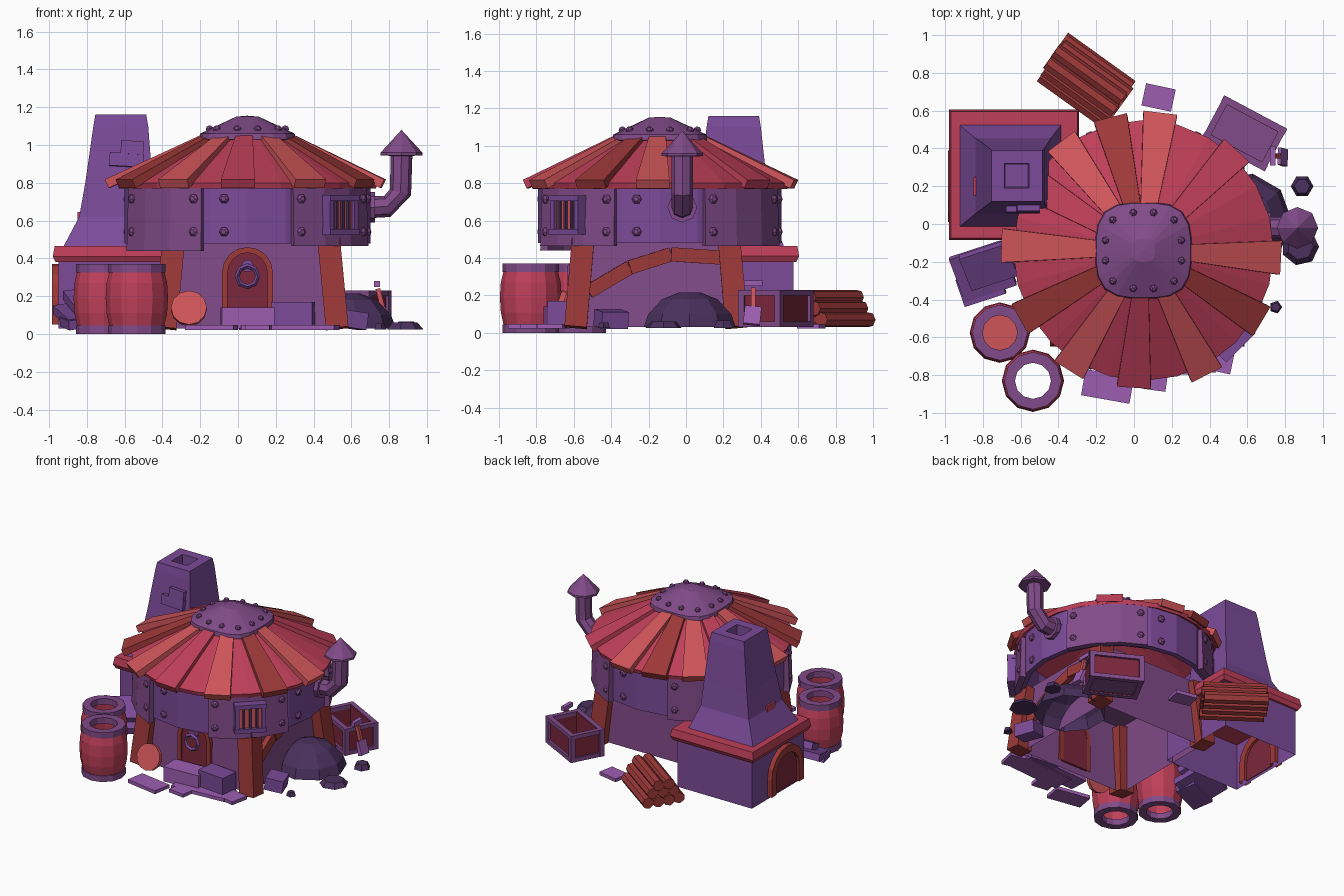
import bpy, bmesh, random
from math import sin, cos, pi, radians
from mathutils import Vector as V, Matrix, Euler

if "Cube" in bpy.data.objects:
    bpy.data.objects.remove(bpy.data.objects["Cube"])

random.seed(4)
MATS = {}
for n, c in dict(purple=(.20, .07, .32), dark=(.07, .03, .11), plum=(.22, .07, .25), lilac=(.34, .11, .44),
                 red=(.52, .05, .10), orange=(.62, .09, .10), wood=(.34, .04, .04), maroon=(.20, .02, .045)).items():
    MATS[n] = bpy.data.materials.new(n)
    MATS[n].diffuse_color = (*c, 1)
CX, CY = .05, -.14          # house axis


def add(name, bm, mat):
    bmesh.ops.recalc_face_normals(bm, faces=bm.faces)
    me = bpy.data.meshes.new(name)
    bm.to_mesh(me)
    bm.free()
    me.materials.append(MATS[mat])
    ob = bpy.data.objects.new(name, me)
    bpy.context.collection.objects.link(ob)
    return ob


def hull(name, pts, mat, open_bottom=False):
    bm = bmesh.new()
    for p in pts:
        bm.verts.new(p)
    bmesh.ops.convex_hull(bm, input=bm.verts[:])
    bmesh.ops.dissolve_limit(bm, angle_limit=.02, verts=bm.verts[:], edges=bm.edges[:])
    bm.normal_update()
    if open_bottom:
        low = [f for f in bm.faces if f.normal.z < -.9]
        bmesh.ops.delete(bm, geom=low, context='FACES')
    return add(name, bm, mat)


def box(name, loc, size, mat, rot=(0, 0, 0)):
    R = Euler([radians(a) for a in rot]).to_matrix()
    return hull(name, [V(loc) + R @ V((x * size[0], y * size[1], z * size[2]))
                       for x in (-.5, .5) for y in (-.5, .5) for z in (-.5, .5)], mat)


def rect(cx, cy, hx, hy, z):
    return [(cx + i * hx, cy + j * hy, z) for i in (-1, 1) for j in (-1, 1)]


def beam(name, p, q, w1, w2, t, mat, up=(0, 0, 1)):
    p, q = V(p), V(q)
    s = (q - p).cross(V(up)).normalized()
    n = s.cross(q - p).normalized()
    return hull(name, [c + s * w * i / 2 + n * t * j / 2 for c, w in ((p, w1), (q, w2))
                       for i in (-1, 1) for j in (-1, 1)], mat)


def lathe(name, prof, sides, mat, M=Matrix(), a0=0, a1=2 * pi, loop=False, shape=lambda a: 1):
    full = a1 - a0 > 6.28
    bm = bmesh.new()
    n = sides if full else sides + 1
    rings = [[bm.verts.new(M @ V((r * shape(a) * cos(a), r * shape(a) * sin(a), z))) for r, z in prof]
             for a in (a0 + (a1 - a0) * i / sides for i in range(n))]
    m = len(prof)
    for i in range(sides):
        A, B = rings[i], rings[(i + 1) % n]
        for k in range(m if loop else m - 1):
            l = (k + 1) % m
            bm.faces.new((A[k], B[k], B[l], A[l]))
    if loop and not full:
        bm.faces.new(rings[0])
        bm.faces.new(rings[-1])
    bmesh.ops.remove_doubles(bm, verts=bm.verts, dist=1e-5)
    return add(name, bm, mat)


def place(loc, direction=(0, 0, 1)):
    return Matrix.Translation(loc) @ V(direction).to_track_quat('Z', 'Y').to_matrix().to_4x4()


def disc(name, loc, direction, r, t, sides, mat):
    return lathe(name, [(0, -t / 2), (r, -t / 2), (r, t / 2), (0, t / 2)], sides, mat, place(loc, direction))


def rivet(loc, direction, r=.026):
    lathe("rivet", [(r, -.01), (r, .008), (r * .5, .02), (0, .02)], 6, "plum", place(loc, direction))


def polar(r, deg, z):
    a = radians(deg)
    return V((CX + r * cos(a), CY + r * sin(a), z))


def arch(name, w, h, depth, mat, M, hole=0):
    # arched panel in local x/z, extruded along y; hole = frame width
    def outline(k):
        hw = w / 2 - k
        return [(-hw, 0)] + [(-hw * cos(pi * i / 8), h - w / 2 + hw * sin(pi * i / 8)) for i in range(9)] + [(hw, 0)]
    bm = bmesh.new()
    loops = [[bm.verts.new(M @ V((x, y, z))) for x, z in outline(k)]
             for k in ((0, hole) if hole else (0,)) for y in (-depth / 2, depth / 2)]
    n = len(loops[0])
    if hole:
        for A, B in ((0, 1), (1, 3), (3, 2), (2, 0)):
            for i in range(n - 1):
                bm.faces.new((loops[A][i], loops[A][i + 1], loops[B][i + 1], loops[B][i]))
    else:
        bm.faces.new(loops[0])
        bm.faces.new(loops[1])
        for i in range(n):
            j = (i + 1) % n
            bm.faces.new((loops[0][i], loops[0][j], loops[1][j], loops[1][i]))
    return add(name, bm, mat)


AX = Matrix.Translation((CX, CY, 0))
# lower walls, corner posts and side brace
hull("lower_wall", rect(.06, -.16, .44, .42, .03) + rect(.06, -.16, .41, .40, .52), "plum", True)
for i in (-1, 1):
    for j in (-1, 1):
        beam("corner_post", (.07 + i * .455, -.16 + j * .43, .03), (.07 + i * .41, -.16 + j * .39, .50),
             .12, .12, .12, "wood", (0, 1, 0))
brace = [(-.52, .22), (-.30, .35), (-.08, .42), (.22, .40)]
for (y0, z0), (y1, z1) in zip(brace, brace[1:]):
    beam("side_brace", (.50, y0, z0), (.49, y1, z1), .05, .05, .075, "wood")
# arched door with ring knocker
arch("door_panel", .22, .36, .02, "maroon", Matrix.Translation((.05, -.575, .08)))
arch("door_frame", .27, .38, .035, "wood", Matrix.Translation((.05, -.58, .08)), .03)
disc("knocker_plate", (.05, -.60, .36), (0, -1, 0), .035, .04, 6, "purple")
lathe("knocker_ring", [(.055 + .013 * cos(a), .013 * sin(a)) for a in (0, pi / 2, pi, 3 * pi / 2)], 8,
      "purple", place((.05, -.62, .305), (0, -1, 0)), loop=True)
# metal band with outer plates and rivets
lathe("upper_band", [(.65, .48), (.65, .80), (.61, .80), (.61, .48)], 20, "purple", AX, loop=True)
for c in (-45, 45, 135, 225):
    lo = .44 if c == 225 else .465
    lathe("band_plate", [(.685, lo), (.675, .775), (.64, .775), (.64, lo)], 3, "plum", AX,
          radians(c - 24), radians(c + 24), True)
    for d in (-20, 20, 34):
        for z in (.54, .715):
            rivet(polar(.67 if abs(d) < 24 else .645, c + d, z), (cos(radians(c + d)), sin(radians(c + d)), 0))
# barred vent on the front right corner
for dz in (-.09, .09):
    box("vent_frame", polar(.70, -45, .63 + dz), (.06, .22, .03), "purple", (0, 0, -45))
for da in (-7.5, 7.5):
    box("vent_frame", polar(.70, -45 + da, .63), (.06, .03, .20), "purple", (0, 0, -45))
box("vent_glow", polar(.69, -45, .63), (.03, .18, .16), "orange", (0, 0, -45))
for k in range(-1, 2):
    box("vent_bar", polar(.71, -45 + k * 3.7, .63), (.02, .016, .17), "dark", (0, 0, -45))
# roof cone, raised planks and riveted cap
lathe("roof_cone", [(.2, 1.055), (.69, .80), (.68, .77), (.2, 1.02)], 24, "red", AX, loop=True)
for k, a in enumerate((-3, 47, 83, 104, 127, 149, 178, 209, 238, 266, 297, 329)):
    r = .73 + random.uniform(-.02, .015)
    beam("roof_plank", polar(.235, a, 1.03), polar(r, a, .795), .09, .18, .05, ("orange", "red", "orange", "wood")[k % 4])
squircle = lambda a: 1 / (abs(cos(a)) ** 3.2 + abs(sin(a)) ** 3.2) ** (1 / 3.2)
lathe("roof_cap", [(.2, 1.02), (.255, 1.03), (.25, 1.06), (.06, 1.15), (0, 1.155)], 24, "plum", AX, shape=squircle)
for k in range(12):
    a = k * pi / 6 + pi / 12
    r = .2 * squircle(a)
    rivet((CX + r * cos(a), CY + r * sin(a), 1.082), (.4 * cos(a), .4 * sin(a), 1), .02)
# stovepipe with cone hood
path = [(V((.68, -.02, .67)), (1, 0, 0)), (V((.79, -.02, .675)), (1, 0, .3)), (V((.86, -.02, .75)), (.3, 0, 1)),
        (V((.865, -.02, .96)), (0, 0, 1))]
bm = bmesh.new()
rings = []
for c, d in path:
    d = V(d).normalized()
    u = V((d.z, 0, -d.x))
    rings.append([bm.verts.new(c + .058 * (u * cos(k * pi / 4) + V((0, 1, 0)) * sin(k * pi / 4))) for k in range(8)])
for A, B in zip(rings, rings[1:]):
    for k in range(8):
        bm.faces.new((A[k], A[k - 1], B[k - 1], B[k]))
add("stovepipe", bm, "plum")
disc("pipe_flange", (.71, -.02, .67), (1, 0, 0), .08, .03, 8, "plum")
lathe("pipe_hood", [(0, .94), (.11, .945), (.11, .96), (0, 1.08)], 8, "plum", Matrix.Translation((.865, -.02, 0)))
# furnace block, rim, chimney and oven arch
hull("furnace_block", rect(-.64, .265, .31, .31, .03) + rect(-.64, .265, .31, .31, .39), "purple", True)
hull("furnace_rim", rect(-.635, .26, .33, .33, .38) + rect(-.635, .26, .345, .345, .41)
     + rect(-.635, .26, .335, .335, .465), "red")
levels = ((.46, -.655, .27), (.62, -.64, .20), (.8, -.63, .178), (1.10, -.62, .145), (1.16, -.62, .135),
          (1.16, -.62, .065), (.98, -.62, .06))
bm = bmesh.new()
rings = [[bm.verts.new((cx + i * h, .255 + j * h, z)) for i, j in ((-1, -1), (1, -1), (1, 1), (-1, 1))]
         for z, cx, h in levels]
for A, B in zip(rings, rings[1:]):
    for k in range(4):
        bm.faces.new((A[k], A[k - 1], B[k - 1], B[k]))
bm.faces.new(rings[-1])
add("chimney", bm, "purple")
for x, y, z, w in ((-.56, .09, .985, .12), (-.59, .085, .92, .18)):
    box("chimney_brick", (x, y, z), (w, .05, .07), "purple", (-6, 3, 0))
box("chimney_brick", (-.82, .2, .62), (.06, .1, .05), "red")
OV = Matrix.Translation((-.955, .2, .05)) @ Matrix.Rotation(pi / 2, 4, 'Z')
arch("oven_mouth", .28, .27, .02, "maroon", OV)
arch("oven_arch", .38, .32, .06, "wood", OV, .055)
# barrels
for x, y, r, base in ((-.71, -.575, .16, True), (-.535, -.83, .165, False)):
    T = Matrix.Translation((x, y, 0))
    lathe("barrel_staves", [(r * .85, .02), (r * .97, .11), (r, .19), (r * .97, .27), (r * .85, .35),
                            (r * .7, .35), (r * .8, .19), (r * .7, .02)], 12, "red", T, loop=True)
    for z in (0.0, .325):
        lathe("barrel_hoop", [(r * .92, z), (r * .92, z + .045), (r * .58, z + .045), (r * .58, z)], 12, "plum", T, loop=True)
    if base:
        disc("barrel_contents", (x, y, .2), (0, 0, 1), r * .75, .02, 12, "orange")
# log pile
d = V((.39, -.28, 0)).normalized()
s = V((d.y, -d.x, 0))
for row, n in enumerate((4, 3, 2)):
    for k in range(n):
        c = V((-.255, .755, .07 + row * .06)) + s * (k - (n - 1) / 2) * .076 + d * random.uniform(-.01, .01)
        disc("log", c, d, .041, .44, 7, "wood")
# open crate
cr = Matrix.Translation((.585, .48, 0)) @ Matrix.Rotation(radians(-28), 4, 'Z')
box("crate_floor", cr @ V((0, 0, .05)), (.34, .21, .02), "plum", (0, 0, -28))
for i in (-1, 1):
    box("crate_side", cr @ V((0, i * .10, .13)), (.34, .02, .19), "maroon", (0, 0, -28))
    box("crate_end", cr @ V((i * .165, 0, .13)), (.02, .2, .19), "maroon", (0, 0, -28))
    for z in (.045, .215):
        box("crate_rail", cr @ V((0, i * .11, z)), (.375, .035, .03), "plum", (0, 0, -28))
        box("crate_rail", cr @ V((i * .17, 0, z)), (.035, .22, .03), "plum", (0, 0, -28))
    for j in (-1, 1):
        box("crate_post", cr @ V((i * .172, j * .11, .13)), (.035, .035, .2), "plum", (0, 0, -28))
# shovel leaning on the crate
beam("shovel_handle", (.77, .36, .12), (.74, .36, .24), .025, .025, .025, "orange", (0, 1, 0))
beam("shovel_blade", (.80, .35, .045), (.77, .36, .14), .03, .02, .09, "lilac", (0, 1, 0))
beam("shovel_grip", (.735, .31, .265), (.735, .41, .265), .03, .03, .03, "lilac")
# boulder and loose rocks
lathe("boulder", [(.25, .03), (.225, .10), (.15, .18), (.06, .215), (0, .215)], 9, "dark", Matrix.Translation((.585, .02, 0)))
for x, y, r, h, n in ((.89, .20, .06, .04, 6), (.88, -.12, .1, .035, 7), (.75, -.44, .035, .03, 5)):
    lathe("flat_rock", [(0, .025), (r, .025), (r * .7, .025 + h), (0, .025 + h)], n, "dark", Matrix.Translation((x, y, 0)))
box("stone_block", (.60, -.40, .075), (.13, .15, .09), "purple", (0, 8, 20))
# door steps and paving slabs
box("step", (.05, -.68, .085), (.28, .15, .11), "lilac", (0, 0, 3))
box("step", (.29, -.66, .10), (.22, .14, .14), "purple", (0, 0, -6))
for x, y, w, l, a in ((-.14, -.86, .26, .14, -10), (.11, -.82, .13, .12, -8), (.44, -.71, .17, .14, -12), (.13, .67, .16, .12, -12),
                      (.22, -.72, .42, .16, 4)):
    box("paving_slab", (x, y, .035), (w, l, .025), "lilac", (0, 0, a))
# round lid leaning by the door, planks by the furnace
disc("round_lid", (-.26, -.68, .135), (0, -1, .35), .095, .03, 12, "orange")
for k, (x, y, z, a) in enumerate(((-.80, -.25, .11, 18), (-.77, -.22, .18, 26), (-.81, -.33, .07, 8))):
    box("leaning_slab", (x, y, z), (.29 - .03 * k, .25 - .05 * k, .05), "purple", (a, -8, 18))

for m in bpy.data.materials:
    if m.users and not m.is_grease_pencil:
        m.use_nodes = True
        m.node_tree.nodes["Principled BSDF"].inputs["Base Color"].default_value = m.diffuse_color
